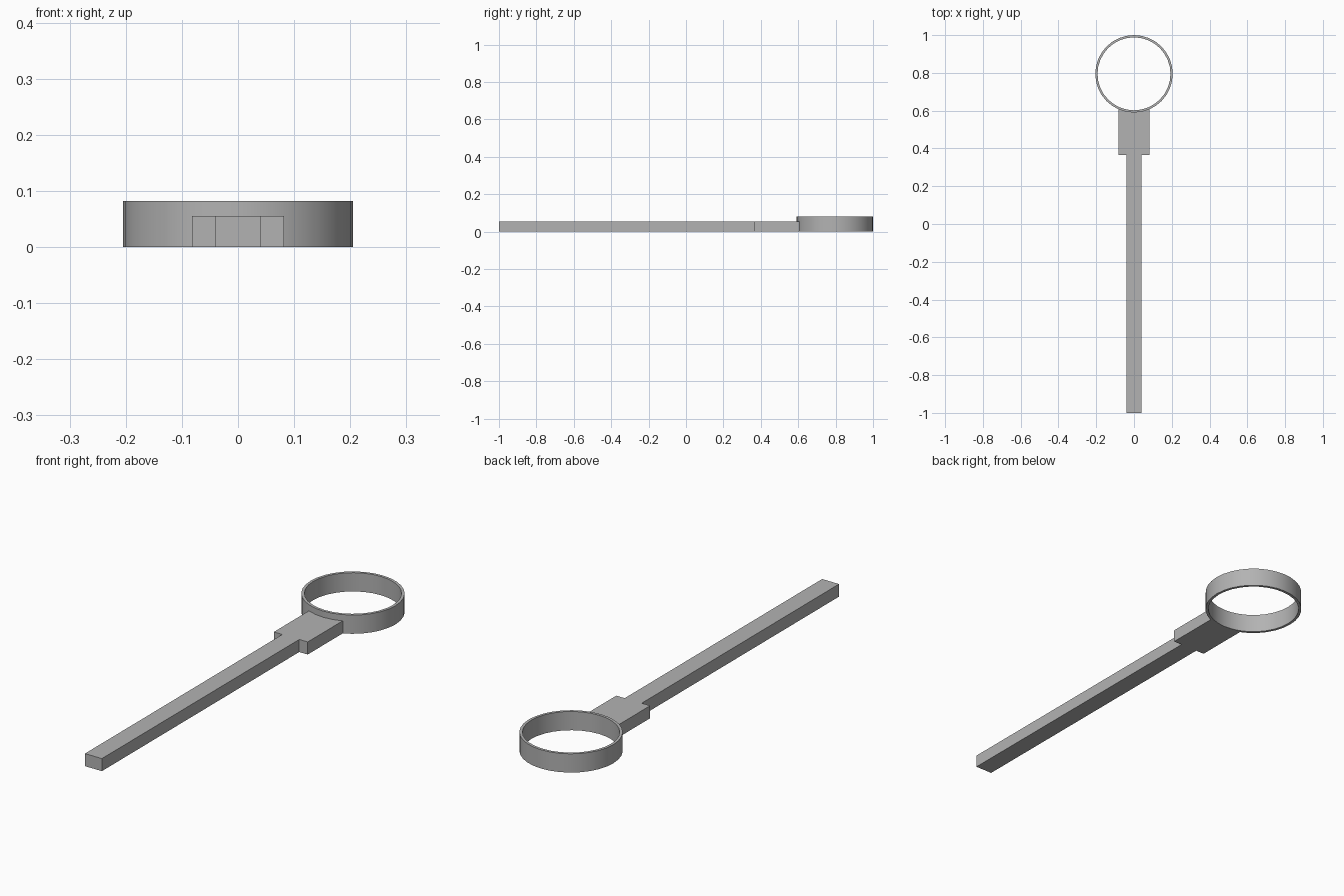
import bpy, bmesh
from math import sin, cos, pi, asin, sqrt

cube = bpy.data.objects.get("Cube")
if cube:
    bpy.data.objects.remove(cube, do_unlink=True)

RING_Y, OUTER, INNER, RING_H = 0.795, 0.205, 0.193, 0.082
GRIP_W, COLLAR_W, COLLAR_Y, GRIP_H = 0.041, 0.082, 0.365, 0.055
SEGMENTS = 32

grey = bpy.data.materials.new("plain grey")
grey.use_nodes = True
colour = (0.45, 0.45, 0.45, 1)
grey.diffuse_color = colour
grey.node_tree.nodes["Principled BSDF"].inputs["Base Color"].default_value = colour


def finish(name, bm):
    bmesh.ops.recalc_face_normals(bm, faces=bm.faces)
    mesh = bpy.data.meshes.new(name)
    bm.to_mesh(mesh)
    bm.free()
    mesh.materials.append(grey)
    obj = bpy.data.objects.new(name, mesh)
    bpy.context.collection.objects.link(obj)
    return obj


# Hoop: a rectangular wall section swept round a circle
bm = bmesh.new()
section = [(INNER, 0), (OUTER, 0), (OUTER, RING_H), (INNER, RING_H)]
loops = []
for i in range(SEGMENTS):
    a = 2 * pi * i / SEGMENTS
    loops.append([bm.verts.new((r * cos(a), RING_Y + r * sin(a), z)) for r, z in section])
for i, here in enumerate(loops):
    there = loops[(i + 1) % SEGMENTS]
    for k in range(4):
        n = (k + 1) % 4
        bm.faces.new((here[k], here[n], there[n], there[k]))
hoop = finish("hoop", bm)
bpy.ops.object.select_all(action='DESELECT')
hoop.select_set(True)
bpy.context.view_layer.objects.active = hoop
bpy.ops.object.shade_smooth_by_angle(angle=pi / 6)

# Handle: long bar and wide collar in one outline, with an end hollowed to fit the hoop
fit = OUTER - 0.005
half = [(GRIP_W, -1), (GRIP_W, COLLAR_Y), (COLLAR_W, COLLAR_Y)]
spread = asin(COLLAR_W / fit)
arc = [(fit * sin(t), RING_Y - fit * cos(t))
       for t in (spread * (1 - i / 4) for i in range(9))]
outline = half + arc + [(-x, y) for x, y in reversed(half)]
bm = bmesh.new()
base = bm.faces.new([bm.verts.new((x, y, 0)) for x, y in outline])
top = bmesh.ops.extrude_face_region(bm, geom=[base], use_keep_orig=True)
bmesh.ops.translate(bm, vec=(0, 0, GRIP_H),
                    verts=[v for v in top["geom"] if isinstance(v, bmesh.types.BMVert)])
finish("handle", bm)
